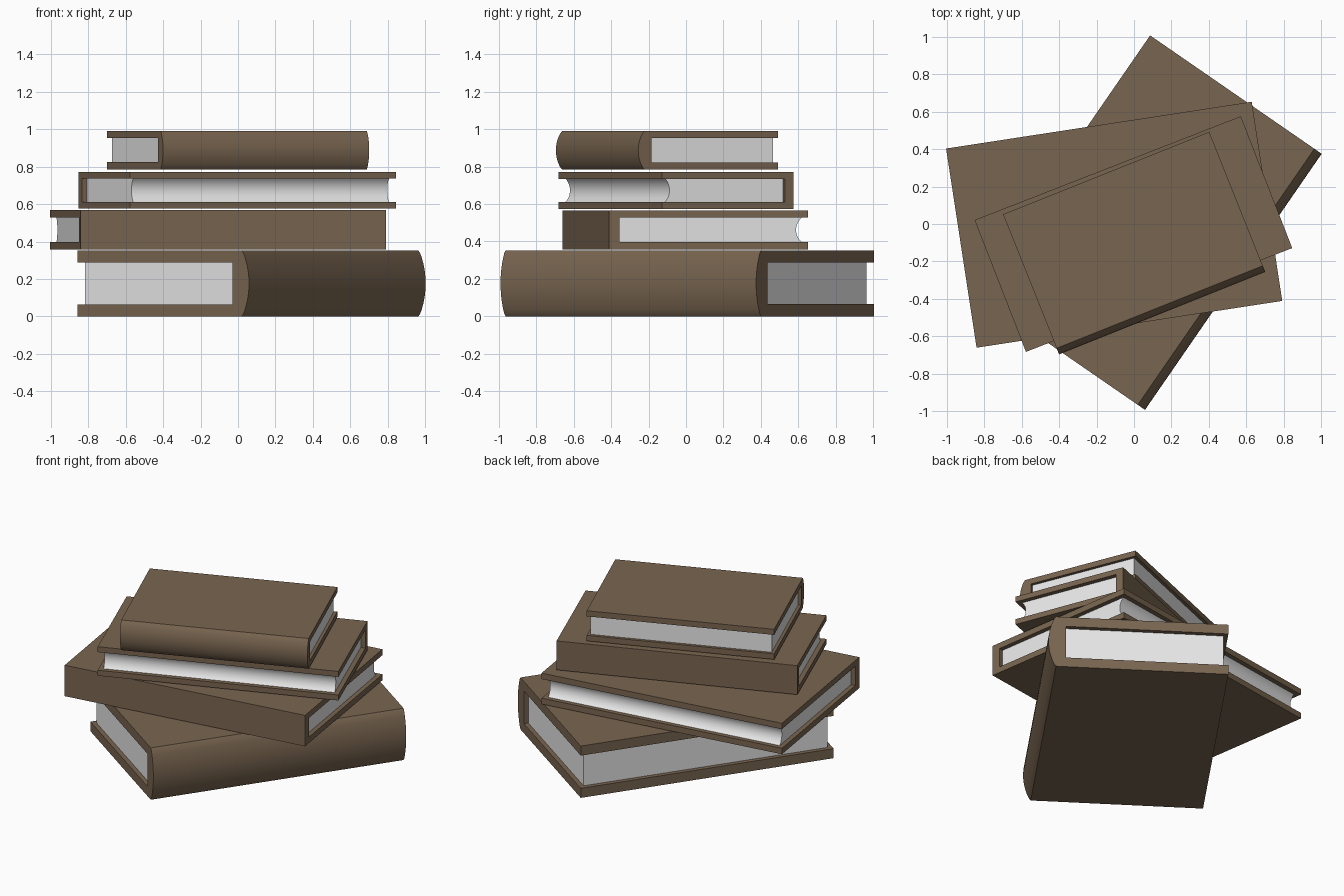
import bpy, bmesh, math
from mathutils import Matrix, Vector

if "Cube" in bpy.data.objects:
    bpy.data.objects.remove(bpy.data.objects["Cube"])


def material(name, rgb):
    m = bpy.data.materials.new(name)
    m.diffuse_color = (*rgb, 1)
    m.use_nodes = True
    m.node_tree.nodes["Principled BSDF"].inputs["Base Color"].default_value = m.diffuse_color
    return m


BROWN = material("brown cover", (0.19, 0.13, 0.08))
WHITE = material("white paper", (0.80, 0.80, 0.80))


def extrude_profile(name, profile, x0, x1, mat, world):
    """Extrude a closed (y, z) outline along local x."""
    bm = bmesh.new()
    face = bm.faces.new([bm.verts.new((x0, y, z)) for y, z in profile])
    ext = bmesh.ops.extrude_face_region(bm, geom=[face])
    moved = [g for g in ext["geom"] if isinstance(g, bmesh.types.BMVert)]
    bmesh.ops.translate(bm, vec=(x1 - x0, 0, 0), verts=moved)
    bmesh.ops.recalc_face_normals(bm, faces=bm.faces)
    me = bpy.data.meshes.new(name)
    bm.to_mesh(me)
    bm.free()
    me.materials.append(mat)
    ob = bpy.data.objects.new(name, me)
    bpy.context.collection.objects.link(ob)
    ob.matrix_world = world
    bpy.context.view_layer.objects.active = ob
    ob.select_set(True)
    bpy.ops.object.shade_smooth_by_angle(angle=math.radians(30))
    ob.select_set(False)


def arc(y, z0, z1, depth, n=12):
    """Curved edge from z0 to z1, bowed towards -y by depth."""
    if depth == 0:
        return [(y, z0), (y, z1)]
    half = abs(z1 - z0) / 2
    r = (half ** 2 + depth ** 2) / (2 * depth)
    a = math.asin(half / r)
    mid, s = (z0 + z1) / 2, math.copysign(1, z1 - z0)
    return [(y - depth + r - r * math.cos(t), mid + s * r * math.sin(t))
            for t in (-a + 2 * a * i / n for i in range(n + 1))]


def book(name, corner, angle, length, width, z, h, t, spine, bulge, hollow, inset):
    world = Matrix.Translation(Vector((*corner, z))) @ Matrix.Rotation(math.radians(angle), 4, 'Z')
    # C-shaped cover: two boards and a spine at local y = 0
    lip = min(0.012, bulge)
    back = [(0, 0)] + (arc(-lip, 0.015, h - 0.015, bulge - lip) if bulge else []) + [(0, h)]
    cover = back + [(width, h), (width, h - t), (spine, h - t),
                    (spine, t), (width, t), (width, 0)]
    extrude_profile(name + "_cover", cover, 0, length, BROWN, world)
    # page block with flat or hollowed fore edge
    pages = [(spine, t)] + arc(width - inset, t, h - t, hollow) + [(spine, h - t)]
    extrude_profile(name + "_pages", pages, inset, length - inset, WHITE, world)


book("bottom_book", (0.020, -0.965), 55.4, 1.66, 1.065, 0.0, 0.352, 0.065, 0.06, 0.047, 0, 0.029)
book("second_book", (-0.84, -0.66), 8.7, 1.65, 1.075, 0.357, 0.21, 0.04, 0.055, 0, 0.03, 0.03)
book("third_book", (0.57, 0.575), 201.3, 1.525, 0.755, 0.575, 0.197, 0.037, 0.05, 0, 0.025, 0.03)
book("top_book", (-0.413, -0.663), 21.8, 1.185, 0.77, 0.785, 0.205, 0.038, 0.04, 0.035, 0, 0.02)
